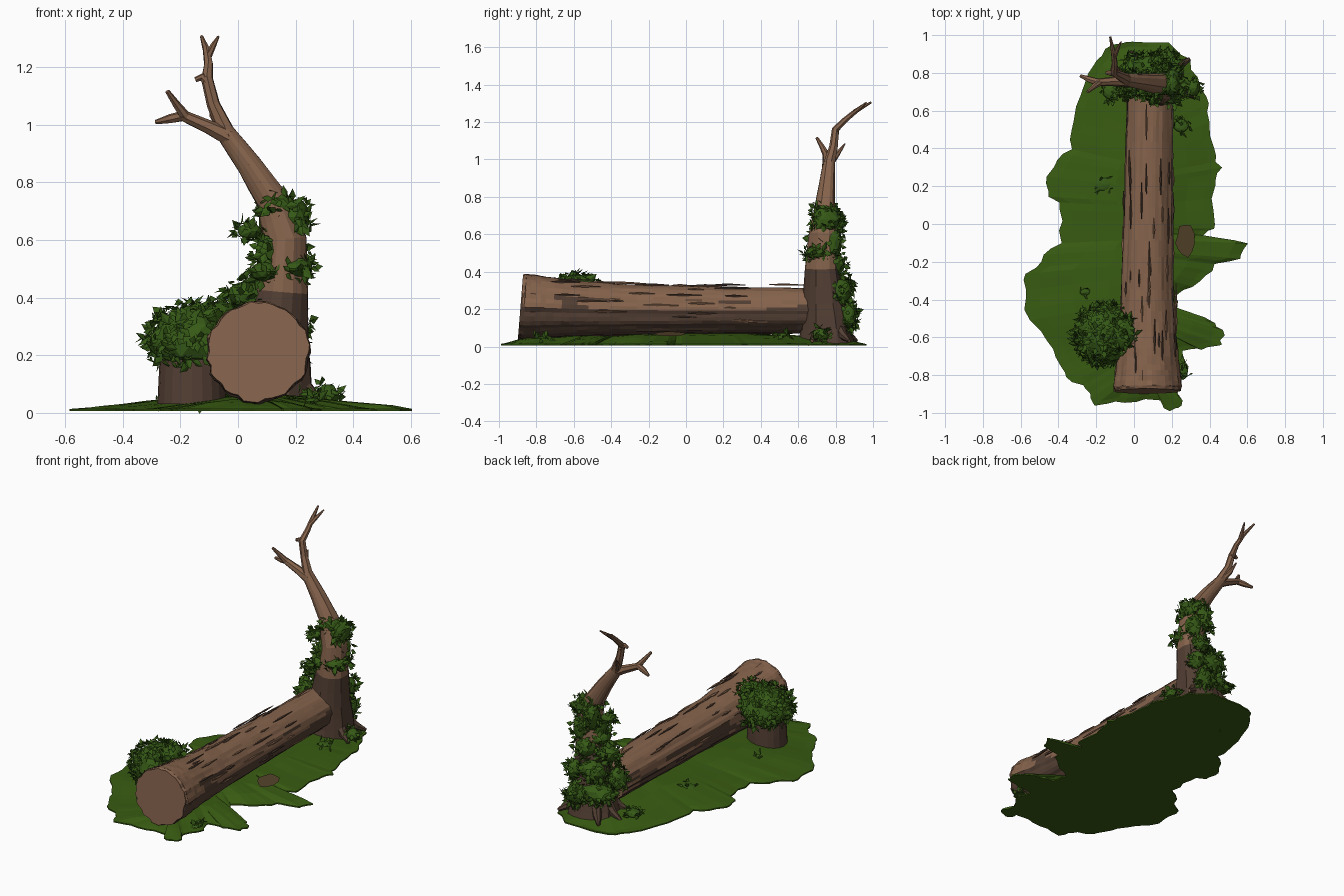
import bpy, bmesh, math, random
from mathutils import Vector, noise

if "Cube" in bpy.data.objects:
    bpy.data.objects.remove(bpy.data.objects["Cube"])

random.seed(7)


def colour(name, rgb):
    m = bpy.data.materials.new(name)
    m.diffuse_color = (*rgb, 1)
    m.use_nodes = True
    m.node_tree.nodes["Principled BSDF"].inputs["Base Color"].default_value = m.diffuse_color
    return m


LIGHT = colour("light bark", (0.235, 0.125, 0.072))
DARK = colour("dark bark", (0.085, 0.049, 0.033))
GRASS = colour("grass green", (0.040, 0.105, 0.006))
LEAF = colour("leaf green", (0.036, 0.100, 0.008))
DIRT = colour("dirt", (0.085, 0.055, 0.022))


def finish(name, bm, mats, fix=True):
    if fix:
        bmesh.ops.recalc_face_normals(bm, faces=bm.faces)
    me = bpy.data.meshes.new(name)
    bm.to_mesh(me)
    bm.free()
    for m in mats:
        me.materials.append(m)
    ob = bpy.data.objects.new(name, me)
    bpy.context.collection.objects.link(ob)
    return ob


def resample(path, n):
    """Insert n-1 evenly spaced points in each span of a path."""
    out = []
    for a, b in zip(path, path[1:]):
        out += [[p + (q - p) * k / n for p, q in zip(a, b)] for k in range(n)]
    return out + [list(path[-1])]


def tube(name, path, sides=8, ref=(0, 1, 0), ridge=0.0, rough=0.0, rule=None):
    """Capped tube through (x, y, z, radius) points with lengthwise bark ridges."""
    bm = bmesh.new()
    pts = [Vector(p[:3]) for p in path]
    ridges = [random.uniform(-ridge, ridge) for _ in range(sides)]
    rings = []
    for i, p in enumerate(pts):
        t = (pts[min(i + 1, len(pts) - 1)] - pts[max(i - 1, 0)]).normalized()
        u = Vector(ref).cross(t).normalized()
        v = t.cross(u)
        ring = []
        for j in range(sides):
            a = 2 * math.pi * j / sides
            r = path[i][3] * (1 + ridges[j] + random.uniform(-rough, rough))
            ring.append(bm.verts.new(p + r * (u * math.cos(a) + v * math.sin(a))))
        rings.append(ring)
    for a, b in zip(rings, rings[1:]):
        for j in range(sides):
            k = (j + 1) % sides
            bm.faces.new((a[j], a[k], b[k], b[j]))
    caps = [bm.faces.new(rings[0]), bm.faces.new(rings[-1])]
    bmesh.ops.recalc_face_normals(bm, faces=bm.faces)
    if rule:
        for f in bm.faces:
            f.material_index = 0 if f in caps else rule(f)
    return finish(name, bm, [LIGHT, DARK])


def foliage(name, blobs, size=0.045):
    """Leafy clumps: a lumpy core covered in folded pointed leaves.
    Each blob is (centre, radii, leaf count, lowest direction z)."""
    bm = bmesh.new()
    for c, rad, count, low in blobs:
        c, rad = Vector(c), Vector(rad)
        core = bmesh.ops.create_icosphere(bm, subdivisions=2, radius=0.9)["verts"]
        for v in core:
            d = v.co * random.uniform(0.92, 1.06)
            d.z = max(d.z, low)
            v.co = c + d * rad
        for _ in range(count):
            d = Vector([random.gauss(0, 1) for _ in range(3)]).normalized()
            if d.z < low:
                d.z = low + random.uniform(0, 0.2)
            side = d.cross(Vector([random.gauss(0, 1) for _ in range(3)])).normalized()
            along = (d.cross(side) + d * random.uniform(0.0, 0.9)).normalized()
            n = along.cross(side)
            s = size * random.uniform(0.7, 1.25)
            base = c + d * rad * random.uniform(0.88, 1.0)
            mid = base + along * s * 0.45
            b, tip = bm.verts.new(base), bm.verts.new(base + along * s)
            l = bm.verts.new(mid + side * s * 0.32 + n * s * 0.1)
            r = bm.verts.new(mid - side * s * 0.32 + n * s * 0.1)
            for f in (bm.faces.new((b, l, tip)), bm.faces.new((b, tip, r))):
                f.normal_update()
                if f.normal.dot(d) < 0:
                    f.normal_flip()
    return finish(name, bm, [LEAF], fix=False)


# Grass mound: jagged outline stepped inward to a central spine
outline = [(0.0, .97), (.2, .96), (.3, .87), (.35, .72), (.4, .6), (.42, .4), (.46, .3),
           (.42, .2), (.42, 0), (.38, -.06), (.59, -.1), (.55, -.19), (.42, -.22), (.37, -.3),
           (.23, -.38), (.25, -.48), (.38, -.5), (.48, -.56), (.47, -.64), (.35, -.66),
           (.26, -.67), (.3, -.75), (.24, -.87), (.26, -.96), (.19, -.99), (.14, -.93),
           (-.05, -.94), (-.2, -.96), (-.25, -.87), (-.34, -.84), (-.37, -.75), (-.48, -.62),
           (-.57, -.45), (-.59, -.3), (-.5, -.2), (-.4, -.1), (-.38, .08), (-.47, .17),
           (-.44, .3), (-.34, .4), (-.31, .55), (-.26, .75), (-.2, .87), (-.1, .95)]
edge = resample(outline + outline[:1], 3)[:-1]
edge = [(x + random.uniform(-.018, .018), y + random.uniform(-.007, .007)) for x, y in edge]
bm = bmesh.new()
rings = []
for k, z in ((0, .006), (0, .014), (.12, .022), (.4, .042), (.7, .06), (.97, .066)):
    ring = []
    for x, y in edge:
        px, py = x + (.06 - x) * k, y + (y * .78 - y) * k
        bump = .012 * noise.noise((px * 5, py * 5, 0)) if k > .1 else 0
        fall = 1 - .45 * max(0, abs(py) - .3) if k else 1
        ring.append(bm.verts.new((px, py, z * fall + bump)))
    rings.append(ring)
n = len(edge)
for a, b in zip(rings, rings[1:]):
    for j in range(n):
        bm.faces.new((a[j], a[(j + 1) % n], b[(j + 1) % n], b[j]))
bm.faces.new(rings[-1])
bm.faces.new(rings[0])
finish("grass_mound", bm, [GRASS])

# Bare dirt patch
bm = bmesh.new()
disc = bmesh.ops.create_circle(bm, cap_ends=True, segments=11, radius=1)["verts"]
for v in disc:
    s = random.uniform(.75, 1.1)
    v.co = (.27 + v.co.x * .055 * s, -.09 + v.co.y * .09 * s, .068 - v.co.x * .012)
finish("dirt_patch", bm, [DIRT])


# Bark colouring: pale on upward faces, dark streaks elsewhere
def bark(f):
    c = f.calc_center_median()
    streak = noise.noise((c.x * 22, c.y * 4, c.z * 22))
    return 0 if f.normal.z + .75 * streak - .12 * (c.x > .08) > .12 else 1


# Fallen log, flared at the cut end
log_path = [(.07, -.885, .212, .172), (.07, -.86, .21, .177), (.07, -.75, .207, .165),
            (.07, -.58, .2, .15), (.07, -.35, .195, .137), (.075, 0, .193, .129),
            (.08, .35, .192, .124), (.085, .68, .19, .12)]
tube("fallen_log", resample(log_path, 4), 44, (1, 0, 0), .035, .018, bark)

# Loose bark strips along the log
for i in range(46):
    a = random.uniform(-.5, math.pi + .5)
    y = random.uniform(-.82, .5)
    r = (.13 if y > -.3 else .13 + (-.3 - y) * .075) + .004
    x, z = .075 + r * math.cos(a), .197 + r * math.sin(a)
    ln = random.uniform(.06, .2)
    pale = random.random() < .4
    tube("bark_strip", [(x, y, z, .002), (x, y + ln * .4, z, .007), (x, y + ln, z - .002, .002)],
         5, (1, 0, 0), rule=lambda f, p=pale: 0 if p else 1)

# Low stump beside the log
tube("stump", [(-.16, -.59, .03, .118), (-.16, -.59, .1, .115), (-.16, -.59, .2, .11)],
     20, ridge=.02, rule=lambda f: 1)

# Upright broken trunk, dark low down and pale higher up
trunk_path = [(.12, .755, .02, .15), (.125, .75, .1, .135), (.135, .74, .24, .115),
              (.155, .73, .42, .092), (.165, .735, .6, .075), (.12, .745, .74, .056),
              (.04, .755, .86, .044), (-.045, .765, .975, .033)]
tube("upright_trunk", resample(trunk_path, 2), 16, ridge=.06, rough=.02,
     rule=lambda f: 1 if f.calc_center_median().z < .42 else 0)

# Bare branches and twigs
branches = [
    [(-.03, .76, .95, .033), (-.085, .79, 1.07, .023), (-.108, .8, 1.16, .021),
     (-.102, .85, 1.21, .016), (-.11, .91, 1.26, .013), (-.126, .99, 1.305, .006)],
    [(-.105, .88, 1.235, .014), (-.085, .93, 1.275, .01), (-.068, .965, 1.305, .004)],
    [(-.1, .8, 1.14, .02), (-.125, .8, 1.165, .015), (-.148, .8, 1.155, .009)],
    [(-.03, .76, .955, .034), (-.1, .755, .99, .026), (-.19, .75, 1.03, .02),
     (-.235, .765, 1.02, .017), (-.285, .785, 1.008, .008)],
    [(-.18, .75, 1.025, .019), (-.21, .73, 1.065, .015), (-.245, .7, 1.115, .008)],
    [(-.05, .77, .98, .022), (-.085, .81, 1.03, .014), (-.1, .85, 1.085, .004)]]
for b in branches:
    tube("branch", b, 7, (1, 0, 0) if b[-1][1] > .9 else (0, 1, 0), rough=.06)

# Roots spreading from the trunk
for ang in (-2.6, 3.0, 2.3, -.4, .6):
    c, s = math.cos(ang), math.sin(ang)
    tube("root", [(.12 + c * d, .755 + s * d, z, r) for d, z, r in
                  ((.09, .12, .035), (.15, .06, .025), (.21, .03, .01))],
         7, (0, 0, 1), rough=.1, rule=lambda f: 1)

# Bush growing over the stump
foliage("stump_bush", [((-.155, -.585, .25), (.165, .17, .135), 560, -.6),
                       ((-.06, -.58, .33), (.075, .1, .065), 90, -.3)], .045)

# Ivy wrapped round the trunk
ivy = [((.14, .74, .72), (.07, .07, .05), 60, -.9), ((.2, .75, .68), (.055, .085, .07), 80, -.9),
       ((.12, .78, .64), (.06, .065, .1), 80, -.9), ((.04, .73, .63), (.05, .04, .03), 30, -.9),
       ((.1, .72, .56), (.045, .07, .07), 50, -.9), ((.19, .78, .55), (.06, .06, .09), 60, -.9),
       ((.2, .7, .5), (.065, .075, .04), 70, -.9), ((.1, .72, .49), (.065, .09, .045), 80, -.9),
       ((.15, .79, .44), (.08, .07, .07), 80, -.9), ((.03, .74, .41), (.08, .07, .055), 90, -.9),
       ((.08, .83, .32), (.1, .07, .07), 100, -.9), ((.2, .83, .3), (.05, .06, .07), 60, -.9),
       ((.05, .82, .18), (.12, .085, .07), 130, -.9), ((.17, .87, .16), (.07, .05, .08), 90, -.9),
       ((-.02, .72, .25), (.06, .07, .08), 80, -.9)]
foliage("trunk_ivy", ivy, .042)

# Small ground plants
foliage("ground_plants", [((.31, .72, .06), (.045, .05, .045), 30, -.5),
                          ((-.12, .7, .05), (.05, .05, .03), 25, -.3),
                          ((.25, .52, .06), (.045, .04, .015), 14, 0),
                          ((-.16, .21, .05), (.05, .04, .012), 10, 0),
                          ((-.26, -.36, .05), (.03, .02, .012), 6, 0),
                          ((.26, -.78, .04), (.03, .05, .015), 14, 0)], .04)
